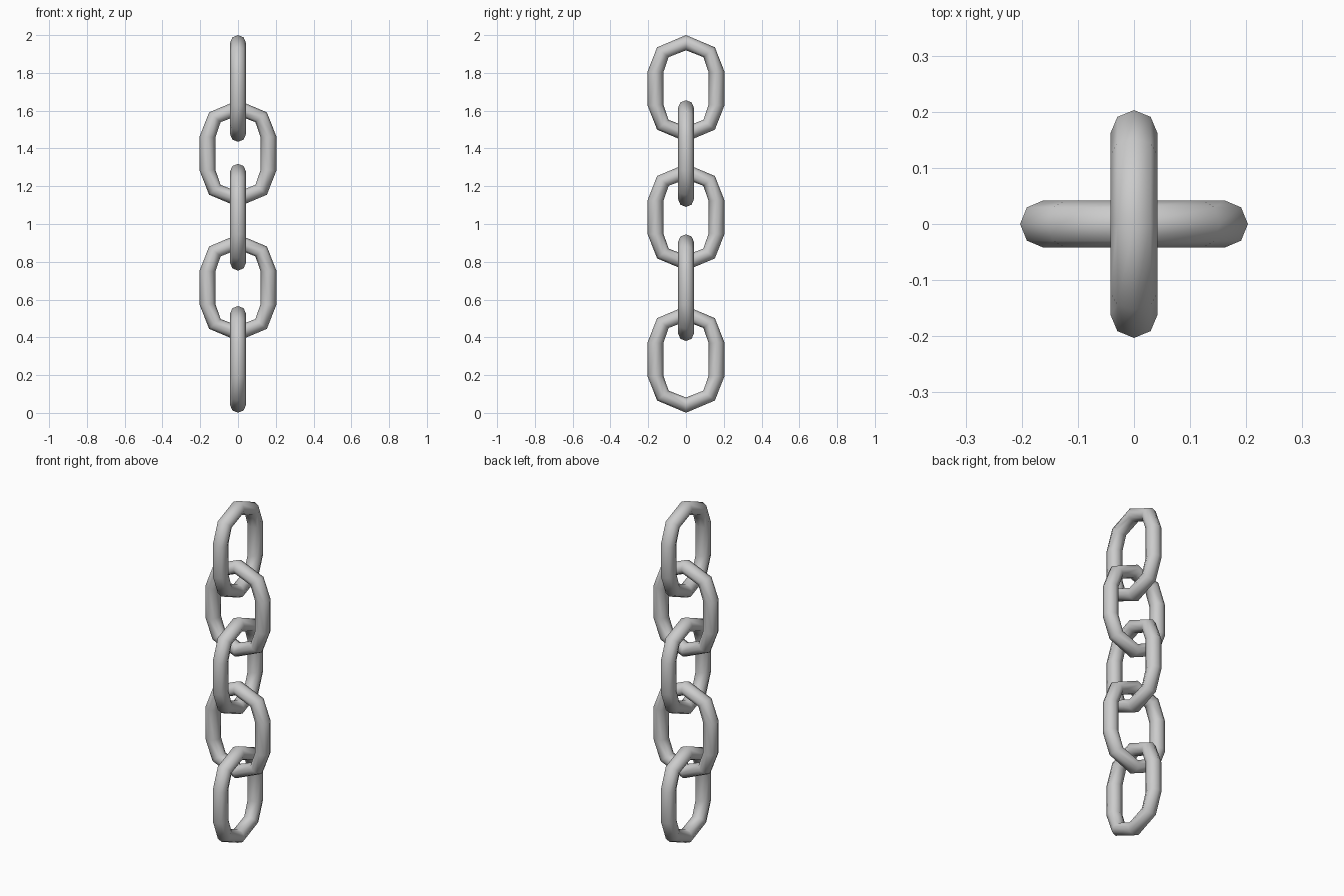
import bpy, bmesh
from math import cos, sin, tau

if "Cube" in bpy.data.objects:
    bpy.data.objects.remove(bpy.data.objects["Cube"])

R = 0.042      # wire radius
SIDES = 8      # sides of the wire

# Quarter link: (outer u, outer z, inner u, inner z)
quarter = [(0.0, 0.2825, 0.0, 0.202),
           (0.153, 0.218, 0.092, 0.166),
           (0.203, 0.091, 0.120, 0.085)]


def flip(stations, su, sz):
    return [(su * a, sz * b, su * c, sz * d) for a, b, c, d in stations]


# Mirror the quarter into a closed loop of ten stations
loop = (quarter
        + flip(quarter[::-1], 1, -1)
        + flip(quarter[1:], -1, -1)
        + flip(quarter[:0:-1], -1, 1))


def make_link(name, z, along_y):
    bm = bmesh.new()
    rings = []
    for ou, oz, iu, iz in loop:
        cu, cz = (ou + iu) / 2, (oz + iz) / 2
        hu, hz = (ou - iu) / 2, (oz - iz) / 2
        ring = []
        for k in range(SIDES):
            a = tau * k / SIDES
            u, w, v = cu + hu * cos(a), cz + hz * cos(a), R * sin(a)
            ring.append(bm.verts.new((v, u, w) if along_y else (u, v, w)))
        rings.append(ring)
    for i, ring in enumerate(rings):
        nxt = rings[(i + 1) % len(rings)]
        for k in range(SIDES):
            j = (k + 1) % SIDES
            bm.faces.new((ring[k], ring[j], nxt[j], nxt[k])).smooth = True
    bmesh.ops.recalc_face_normals(bm, faces=bm.faces)
    mesh = bpy.data.meshes.new(name)
    bm.to_mesh(mesh)
    bm.free()
    obj = bpy.data.objects.new(name, mesh)
    obj.location.z = z
    bpy.context.collection.objects.link(obj)


# Five interlocking links, alternate ones turned a quarter
for n, z in enumerate([1.7175, 1.373, 1.036, 0.663, 0.2835]):
    make_link(f"chain_link_{n + 1}", z, n % 2 == 0)
